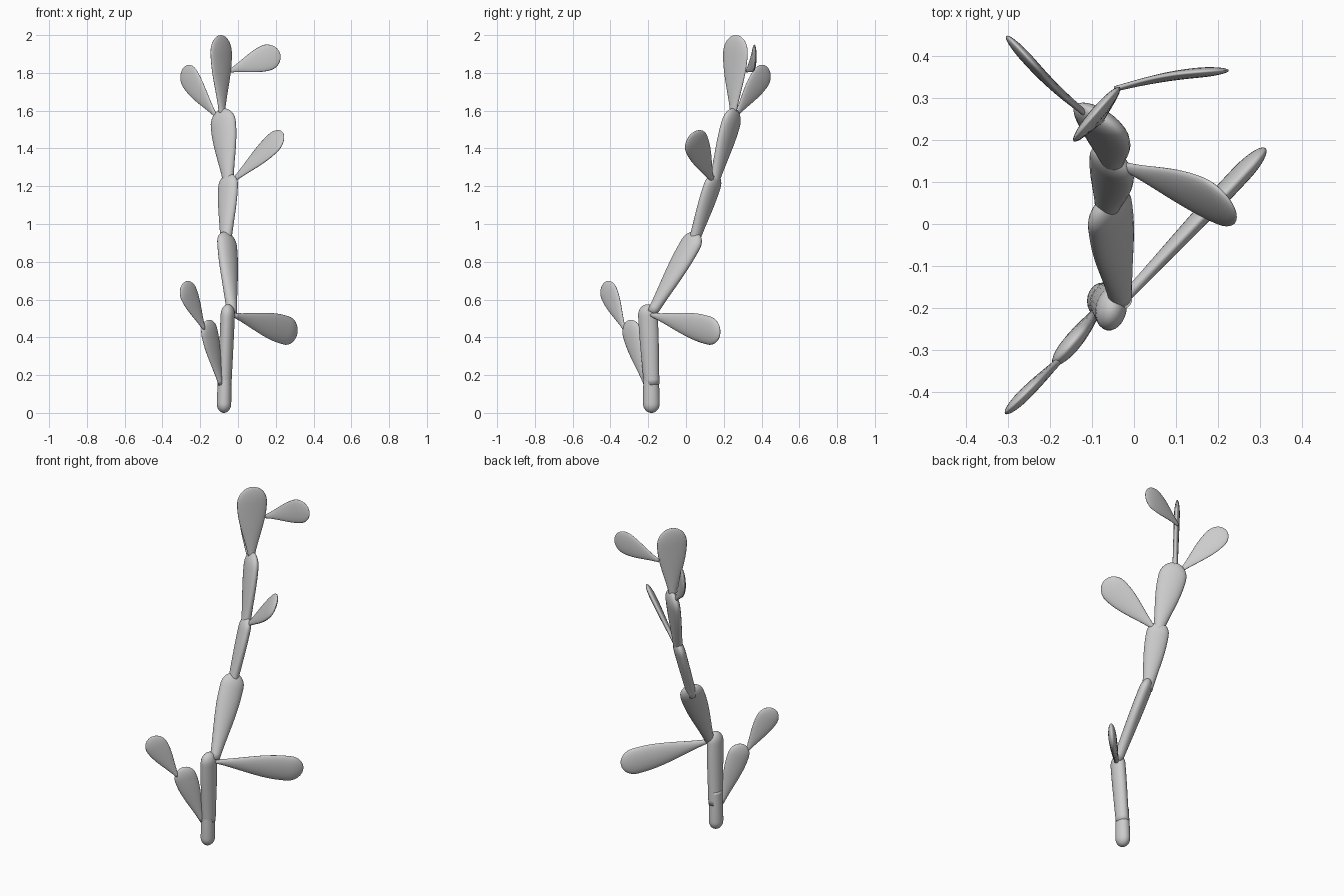
import bpy, bmesh, math
from mathutils import Vector

if "Cube" in bpy.data.objects:
    bpy.data.objects.remove(bpy.data.objects["Cube"])

SIDES, RINGS = 24, 24


def pad(name, base, tip, wide, width, thick, neck=0.13, thick_neck=0.55, bend=(0, 0, 0)):
    """Flattened cactus pad: narrow neck at base, rounded broad tip."""
    base, tip, bend = Vector(base), Vector(tip), Vector(bend)
    axis = tip - base
    length = axis.length
    d = axis.normalized()
    u = Vector(wide)
    u = (u - d * u.dot(d)).normalized()
    v = d.cross(u)
    cap_start = 1 - 0.55 * width / length
    bm = bmesh.new()
    rings = []
    for i in range(RINGS):
        t = math.sin(math.pi / 2 * i / RINGS)
        s = min(t / 0.78, 1)
        body = 0.5 * (s * s * (3 - 2 * s) + math.sin(math.pi / 2 * s))
        cap = 1.0
        if t > cap_start:
            cap = math.sqrt(1 - ((t - cap_start) / (1 - cap_start)) ** 2)
        a = width / 2 * (neck + (1 - neck) * body) * cap
        b = thick / 2 * (thick_neck + (1 - thick_neck) * body) * cap
        c = base + axis * t + bend * math.sin(math.pi * t)
        rings.append([bm.verts.new(c + u * a * math.cos(k * math.tau / SIDES)
                                   + v * b * math.sin(k * math.tau / SIDES))
                      for k in range(SIDES)])
    for r0, r1 in zip(rings, rings[1:]):
        for k in range(SIDES):
            n = (k + 1) % SIDES
            bm.faces.new((r0[k], r0[n], r1[n], r1[k]))
    end = bm.verts.new(tip)
    for k in range(SIDES):
        bm.faces.new((rings[-1][k], rings[-1][(k + 1) % SIDES], end))
    bm.faces.new(rings[0][::-1])
    bmesh.ops.recalc_face_normals(bm, faces=bm.faces)
    for f in bm.faces:
        f.smooth = True
    me = bpy.data.meshes.new(name)
    bm.to_mesh(me)
    bm.free()
    ob = bpy.data.objects.new(name, me)
    bpy.context.collection.objects.link(ob)
    return ob


# Main stem, from the ground up
pad("stem_foot", (-.07, -.185, .23), (-.075, -.183, 0), (0, 1, 0), .088, .076, .9, .9)
pad("stem_trunk", (-.07, -.182, .15), (-.052, -.205, .575), (.2, 1, 0), .105, .074, .8, .95)
pad("stem_lower", (-.032, -.18, .53), (-.062, .06, .955), (.7, .7, -.3), .135, .07, .4, .8)
pad("stem_middle", (-.065, .035, .89), (-.05, .16, 1.265), (.8, -.6, .2), .125, .06, .45, .9)
pad("stem_upper", (-.05, .145, 1.21), (-.085, .26, 1.61), (.83, -.55, .1), .155, .062, .35, .8)
pad("crown_pad", (-.085, .25, 1.57), (-.09, .265, 2.0), (.65, .76, 0), .17, .032, .18, .9)

# Side pads near the crown
pad("crown_right_pad", (-.045, .322, 1.81), (.222, .366, 1.905), (-.3, 0, 1), .14, .024,
    bend=(0, .008, 0))
pad("crown_left_pad", (-.115, .262, 1.57), (-.29, .435, 1.825), (.5, -.5, .7), .135, .026,
    bend=(-.005, -.005, 0))
pad("middle_right_pad", (-.03, .14, 1.225), (.24, .032, 1.48), (-.29, .71, .57), .15, .035)

# Side pads near the ground
pad("low_right_pad", (-.03, -.185, .52), (.312, .18, .42), (.05, -.05, 1), .152, .045)
pad("low_left_pad", (-.092, -.212, .15), (-.165, -.305, .49), (.6, .7, 0), .125, .042, .2)
pad("low_left_upper_pad", (-.178, -.325, .44), (-.287, -.432, .69), (.6, .6, .5), .125, .03)
